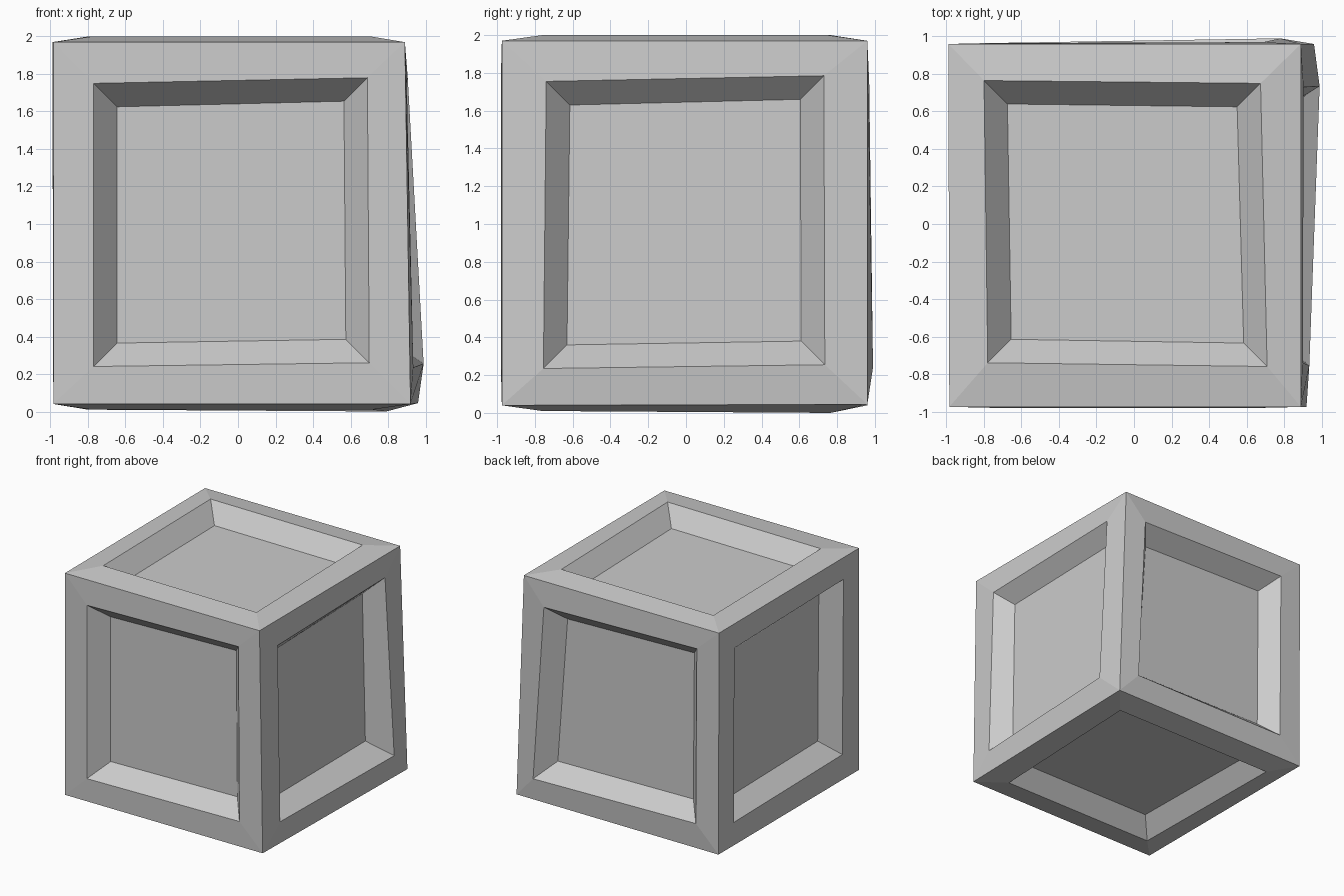
import bpy
import bmesh
from mathutils import Vector

if "Cube" in bpy.data.objects:
    bpy.data.objects.remove(bpy.data.objects["Cube"])

# Slightly uneven corners of the box: bottom ring then top ring
corners = [(-.985, -.975, .04), (.92, -.975, .04), (.96, .96, .045), (-.985, .96, .04),
           (-.985, -.975, 1.97), (.89, -.975, 1.97), (.89, .96, 1.97), (-.99, .96, 1.97)]

# Each panel: axis, outward sign, corner loop, matching rim points of the recess
panels = [
    (1, -1, (0, 1, 5, 4), [(-.77, -.98, .24), (.70, -.98, .26), (.69, -.98, 1.78), (-.77, -.98, 1.75)]),
    (0, 1, (1, 2, 6, 5), [(.935, -.755, .235), (.99, .735, .255), (.905, .73, 1.785), (.90, -.74, 1.755)]),
    (1, 1, (2, 3, 7, 6), [(.78, .99, .24), (-.77, .965, .255), (-.78, .965, 1.78), (.69, .97, 1.75)]),
    (0, -1, (3, 0, 4, 7), [(-.985, .75, .24), (-.985, -.745, .26), (-.985, -.76, 1.78), (-.985, .74, 1.755)]),
    (2, 1, (4, 5, 6, 7), [(-.78, -.74, 2), (.71, -.76, 2), (.675, .75, 2), (-.80, .765, 2)]),
    (2, -1, (3, 2, 1, 0), [(-.80, .75, .01), (.79, .765, 0), (.715, -.76, .01), (-.78, -.76, .01)]),
]
DEPTH, SLOPE = 0.15, 0.125

bm = bmesh.new()
outer = [bm.verts.new(c) for c in corners]


def band(a, b):
    """Ring of four quads between two loops."""
    for i in range(4):
        j = (i + 1) % 4
        bm.faces.new((a[i], a[j], b[j], b[i]))


for axis, sign, loop, rim_pts in panels:
    rim_pts = [Vector(p) for p in rim_pts]
    centre = sum(rim_pts, Vector()) / 4
    floor_pts = []
    for p in rim_pts:
        q = Vector(p)
        for k in range(3):
            if k == axis:
                # panel floor stays mostly flat, following the rim a little
                q[k] = centre[k] * 0.7 + p[k] * 0.3 - sign * DEPTH
            else:
                q[k] -= SLOPE if p[k] > centre[k] else -SLOPE
        floor_pts.append(q)
    rim = [bm.verts.new(p) for p in rim_pts]
    floor = [bm.verts.new(p) for p in floor_pts]
    band([outer[i] for i in loop], rim)   # frame
    band(rim, floor)                      # sloped recess walls
    bm.faces.new(floor)                   # recessed panel

bmesh.ops.recalc_face_normals(bm, faces=bm.faces)
mesh = bpy.data.meshes.new("crate")
bm.to_mesh(mesh)
bm.free()
bpy.context.collection.objects.link(bpy.data.objects.new("crate", mesh))
